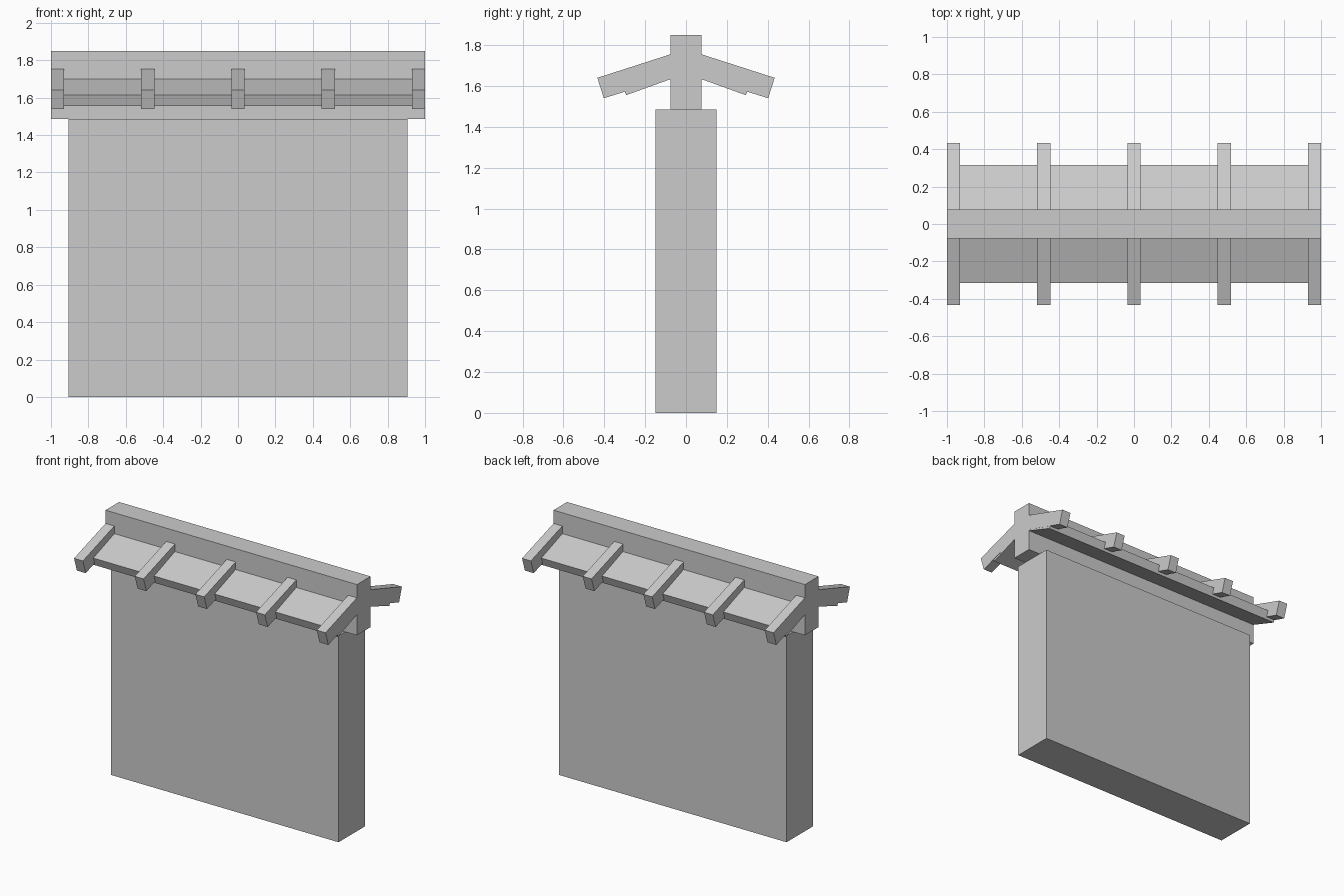
import bpy

if "Cube" in bpy.data.objects:
    bpy.data.objects.remove(bpy.data.objects["Cube"])


def prism(name, profile, x0, x1):
    """Extrude a y-z profile along x."""
    n = len(profile)
    verts = [(x, y, z) for x in (x0, x1) for y, z in profile]
    faces = [tuple(range(n))[::-1], tuple(range(n, 2 * n))]
    faces += [(i, (i + 1) % n, (i + 1) % n + n, i + n) for i in range(n)]
    if sum(a[0] * b[1] - b[0] * a[1] for a, b in zip(profile, profile[1:] + profile[:1])) < 0:
        faces = [f[::-1] for f in faces]
    mesh = bpy.data.meshes.new(name)
    mesh.from_pydata(verts, [], faces)
    obj = bpy.data.objects.new(name, mesh)
    bpy.context.collection.objects.link(obj)
    return obj


def rect(half, z0, z1):
    return [(-half, z0), (half, z0), (half, z1), (-half, z1)]


# Wall slab and the ridge beam capping it
prism("wall", rect(0.15, 0, 1.485), -0.905, 0.905)
prism("ridge_beam", rect(0.077, 1.485, 1.85), -1, 1)

# Sloped rafter and roof panel profiles, rooted just inside the beam
rafter = [(0.06, 1.647), (0.402, 1.54), (0.434, 1.64), (0.06, 1.76)]
panel = [(0.06, 1.639), (0.293, 1.555), (0.315, 1.615), (0.06, 1.706)]

for side, label in ((-1, "front"), (1, "back")):
    prism(f"{label}_roof_panel", [(side * y, z) for y, z in panel], -0.999, 0.999)
    for i in range(5):
        x = -0.965 + i * 0.4825
        prism(f"{label}_rafter_{i + 1}", [(side * y, z) for y, z in rafter],
              x - 0.035, x + 0.035)
